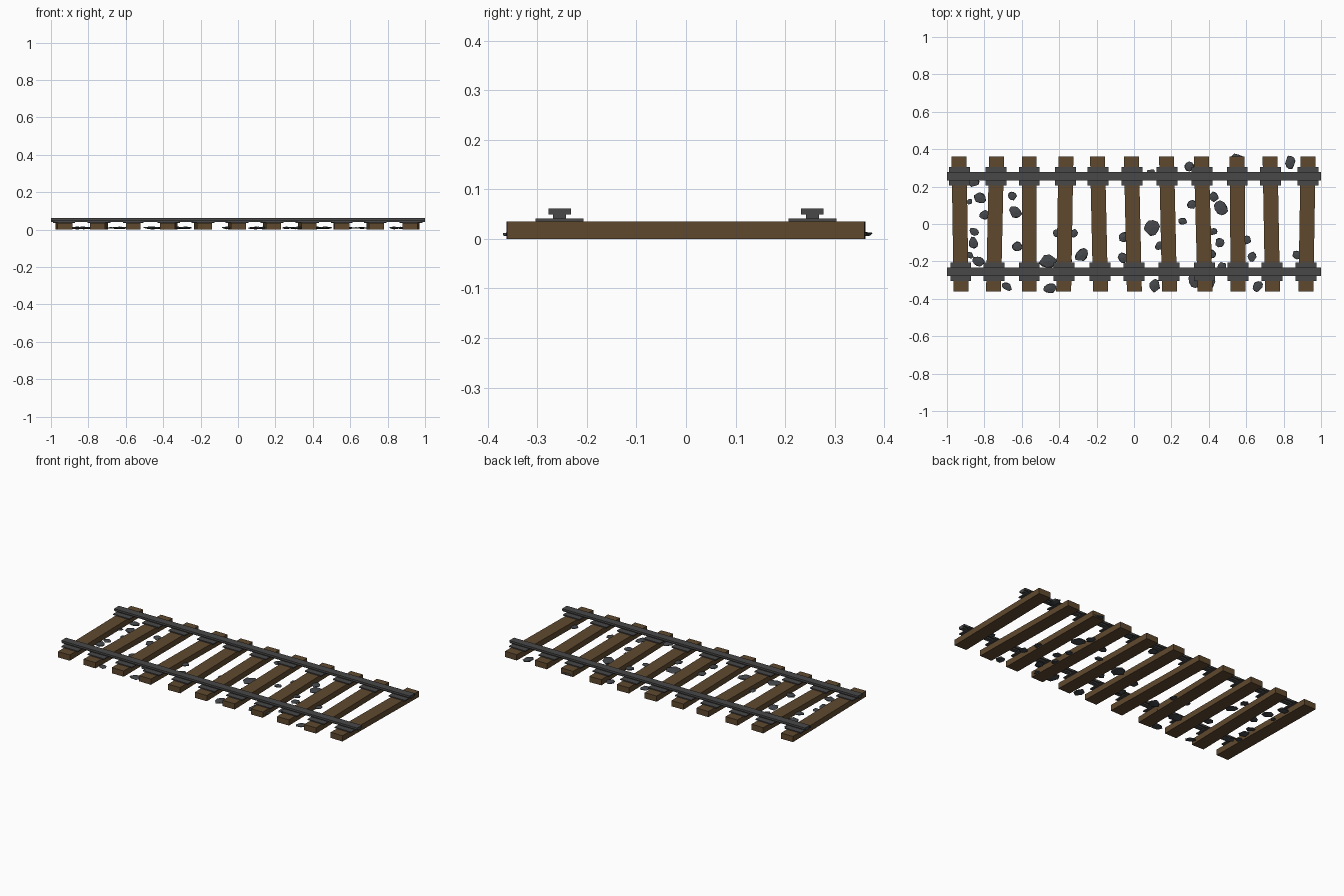
import bpy, bmesh, math, random
from mathutils import Matrix, Vector

random.seed(4)

def material(name, color):
    m = bpy.data.materials.new(name)
    m.diffuse_color = (*color, 1)
    return m

WOOD = material("brown wood", (0.115, 0.066, 0.028))
STEEL = material("dark steel", (0.065, 0.065, 0.065))
STONE = material("grey stone", (0.060, 0.065, 0.071))

def finish(name, bm, mat):
    me = bpy.data.meshes.new(name)
    bmesh.ops.recalc_face_normals(bm, faces=bm.faces)
    bm.to_mesh(me)
    bm.free()
    me.materials.append(mat)
    ob = bpy.data.objects.new(name, me)
    bpy.context.collection.objects.link(ob)
    return ob

def box(name, x, y, z0, z1, sx, sy, mat, angle=0):
    bm = bmesh.new()
    bmesh.ops.create_cube(bm, size=1, matrix=Matrix.Translation((x, y, (z0 + z1) / 2))
                          @ Matrix.Rotation(angle, 4, 'Z')
                          @ Matrix.Diagonal((sx, sy, z1 - z0, 1)))
    return finish(name, bm, mat)

# Sleepers: centre x and sideways lean from front end to back end
SLEEPERS = [(-0.93, -0.011), (-0.743, 0.016), (-0.56, 0.0), (-0.37, 0.012),
            (-0.187, -0.016), (-0.006, -0.016), (0.182, -0.016), (0.37, -0.02),
            (0.554, -0.006), (0.734, -0.013), (0.925, 0.012)]
for x, lean in SLEEPERS:
    box("sleeper", x, 0, 0, 0.035, 0.08, 0.722, WOOD, -math.atan(lean / 0.72))
    # Steel plates under each rail
    for side in (-1, 1):
        box("rail_plate", x + side * lean * 0.35, side * 0.255, 0.035, 0.041,
            0.112, 0.097, STEEL)

# Rails: narrow web below a wide head
for side in (-1, 1):
    box("rail_web", 0, side * 0.255, 0.041, 0.05, 2, 0.026, STEEL)
    box("rail_head", 0, side * 0.255, 0.049, 0.061, 2, 0.046, STEEL)

# Loose flat ballast stones: x, y, radius
STONES = [
    (-.88, .12, .02), (-.86, .225, .035), (-.825, .14, .037), (-.80, .05, .032),
    (-.855, -.04, .03), (-.86, -.10, .033), (-.88, -.165, .025), (-.83, -.20, .037),
    (-.635, .065, .042), (-.65, .15, .025), (-.625, -.12, .03), (-.68, -.335, .03),
    (-.46, -.20, .05), (-.45, -.345, .037), (-.41, -.05, .025), (-.32, -.05, .028),
    (-.28, -.165, .042), (-.36, -.20, .035), (-.06, -.18, .035), (-.055, -.07, .03),
    (.095, -.02, .045), (.135, -.115, .03), (.11, -.33, .037), (.09, .265, .032),
    (.295, .307, .028), (.31, .105, .028), (.26, .015, .025), (.425, .145, .03),
    (.465, .085, .045), (.42, -.04, .028), (.46, -.10, .03), (.415, -.16, .03),
    (.325, -.30, .05), (.405, -.315, .033), (.47, -.235, .035), (.55, .34, .04),
    (.66, -.335, .035), (.63, -.175, .028), (.60, -.085, .028), (.835, .33, .04),
    (.87, -.165, .028)]
for x, y, r in STONES:
    bm = bmesh.new()
    bmesh.ops.create_icosphere(bm, subdivisions=1, radius=1)
    for v in bm.verts:
        v.co *= random.uniform(0.85, 1.15)
    thick = random.uniform(0.15, 0.28)
    bmesh.ops.transform(bm, verts=bm.verts, matrix=Matrix.Translation((x, y, 0.009))
                        @ Matrix.Rotation(random.uniform(0, 6.28), 4, 'Z')
                        @ Matrix.Diagonal((r, r * random.uniform(0.75, 1), min(r * thick, 0.0075), 1)))
    finish("stone", bm, STONE)
